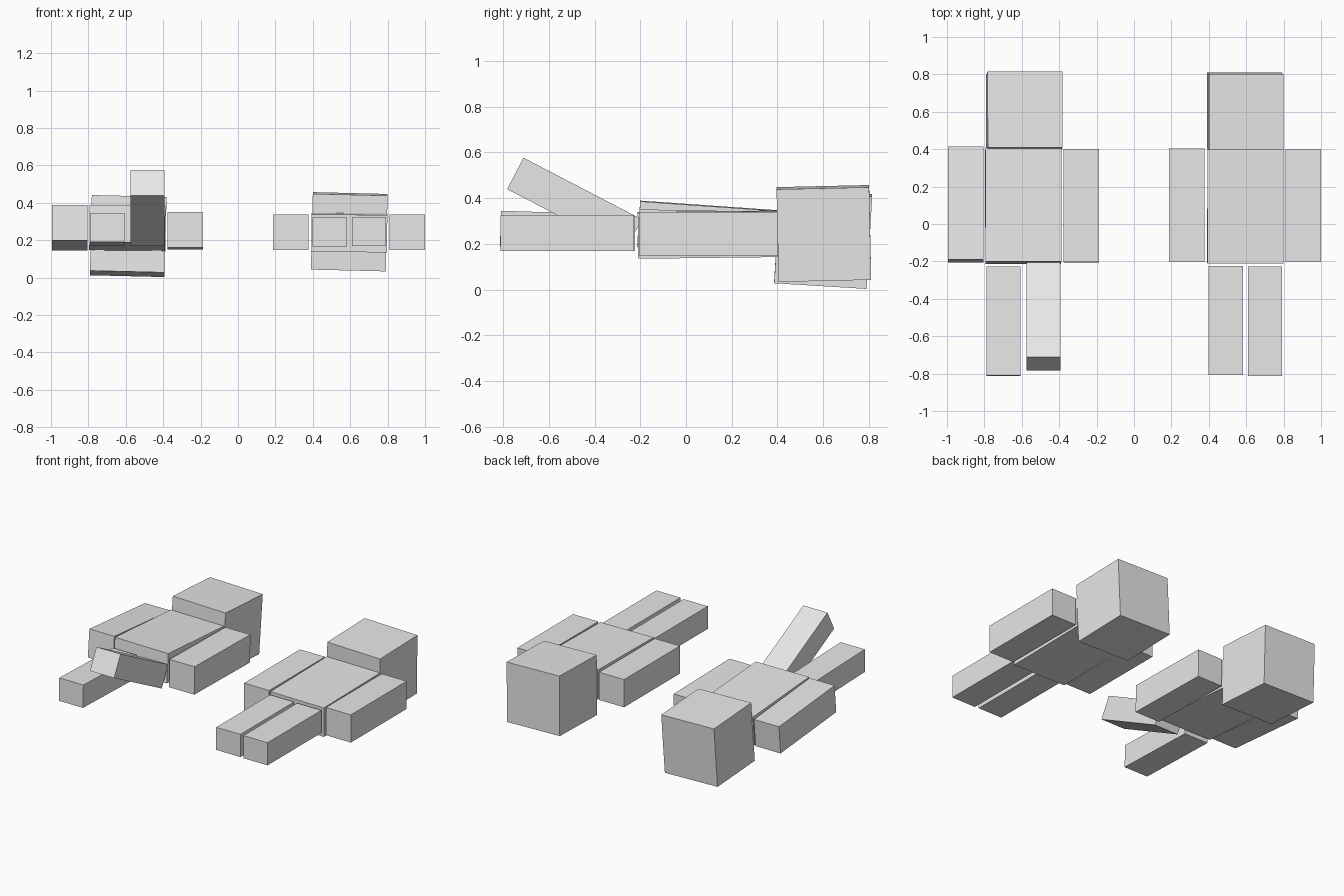
import bpy
from math import radians
from mathutils import Matrix, Euler

cube = bpy.data.objects.get("Cube")
if cube:
    bpy.data.objects.remove(cube, do_unlink=True)

grey = bpy.data.materials.new("plain_grey")
grey.use_nodes = True
colour = (0.8, 0.8, 0.8, 1)
grey.diffuse_color = colour
grey.node_tree.nodes["Principled BSDF"].inputs["Base Color"].default_value = colour

HEAD = (0.4, 0.405, 0.405)
TORSO = (0.405, 0.61, 0.2)
ARM = (0.19, 0.605, 0.19)
LEG = (0.183, 0.583, 0.155)


def block(name, size, centre, pitch=0, roll=0):
    """A box of the given size, tilted about x (pitch) and y (roll), in degrees."""
    bpy.ops.mesh.primitive_cube_add(size=1)
    part = bpy.context.object
    part.name = name
    part.data.transform(Matrix.Diagonal((*size, 1)))
    part.location = centre
    part.rotation_euler = Euler((radians(pitch), radians(roll), 0))
    part.data.materials.append(grey)


# Figure lying with one leg kicked up
block("kicking_head", HEAD, (-0.587, 0.6, 0.222), -3.5, 1.4)
block("kicking_torso", TORSO, (-0.592, 0.097, 0.266), -4, 0.5)
block("kicking_right_arm", ARM, (-0.9, 0.104, 0.267), -5)
block("kicking_left_arm", ARM, (-0.282, 0.097, 0.25), -1)
block("kicking_right_leg", LEG, (-0.698, -0.52, 0.258), -1.7)
block("kicking_left_leg", LEG, (-0.484, -0.488, 0.373), -27.5)

# Figure lying flat
block("flat_head", HEAD, (0.595, 0.603, 0.245), 1.3, 1.4)
block("flat_torso", TORSO, (0.595, 0.095, 0.24), 0.7, 0.5)
block("flat_right_arm", ARM, (0.283, 0.1, 0.243))
block("flat_left_arm", ARM, (0.904, 0.098, 0.243))
block("flat_right_leg", LEG, (0.491, -0.515, 0.245))
block("flat_left_leg", LEG, (0.701, -0.52, 0.246))
